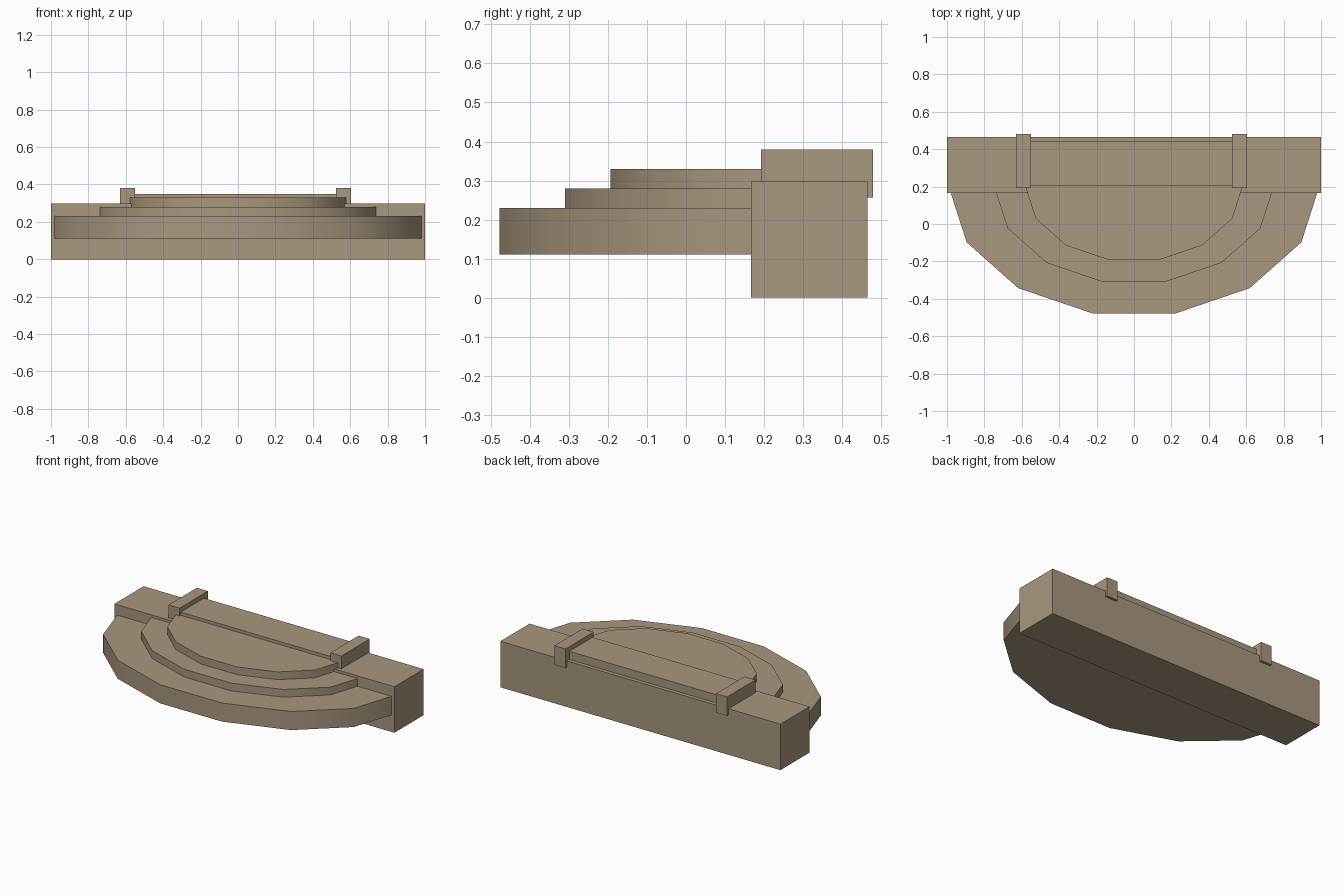
import bpy, bmesh, math

if "Cube" in bpy.data.objects:
    bpy.data.objects.remove(bpy.data.objects["Cube"])

stone = bpy.data.materials.new("tan stone")
stone.diffuse_color = (0.39, 0.31, 0.21, 1)
stone.use_nodes = True
stone.node_tree.nodes["Principled BSDF"].inputs["Base Color"].default_value = stone.diffuse_color


def finish(name, bm):
    bmesh.ops.recalc_face_normals(bm, faces=bm.faces)
    mesh = bpy.data.meshes.new(name)
    bm.to_mesh(mesh)
    bm.free()
    mesh.materials.append(stone)
    obj = bpy.data.objects.new(name, mesh)
    bpy.context.collection.objects.link(obj)
    return obj


def box(name, x0, x1, y0, y1, z0, z1):
    bm = bmesh.new()
    bmesh.ops.create_cube(bm, size=1)
    for v in bm.verts:
        v.co.x = x1 if v.co.x > 0 else x0
        v.co.y = y1 if v.co.y > 0 else y0
        v.co.z = z1 if v.co.z > 0 else z0
    return finish(name, bm)


def half_step(name, rx, ry, z0, z1, yc=0.207, sides=14):
    """Front half of a faceted ellipse, extruded upward."""
    bm = bmesh.new()
    ring = []
    for i in range(sides // 2 + 1):
        a = math.pi + 2 * math.pi * i / sides
        ring.append(bm.verts.new((rx * math.cos(a), yc + ry * math.sin(a), z0)))
    face = bm.faces.new(ring)
    top = bmesh.ops.extrude_face_region(bm, geom=[face])["geom"]
    for v in top:
        if isinstance(v, bmesh.types.BMVert):
            v.co.z = z1
    obj = finish(name, bm)
    bpy.context.view_layer.objects.active = obj
    obj.select_set(True)
    bpy.ops.object.shade_smooth_by_angle(angle=math.radians(40))
    obj.select_set(False)


# Rear block
box("base_block", -1, 1, 0.167, 0.465, 0, 0.297)

# Three stacked half-round steps
half_step("lower_step", 0.993, 0.703, 0.11, 0.23)
half_step("middle_step", 0.75, 0.53, 0.23, 0.28)
half_step("upper_step", 0.583, 0.411, 0.28, 0.33)

# Threshold slab between two door-jamb blocks
box("threshold_slab", -0.551, 0.525, 0.203, 0.44, 0.29, 0.35)
for side, x in (("left", -0.63), ("right", 0.525)):
    box(side + "_jamb", x, x + 0.079, 0.192, 0.48, 0.257, 0.38)
